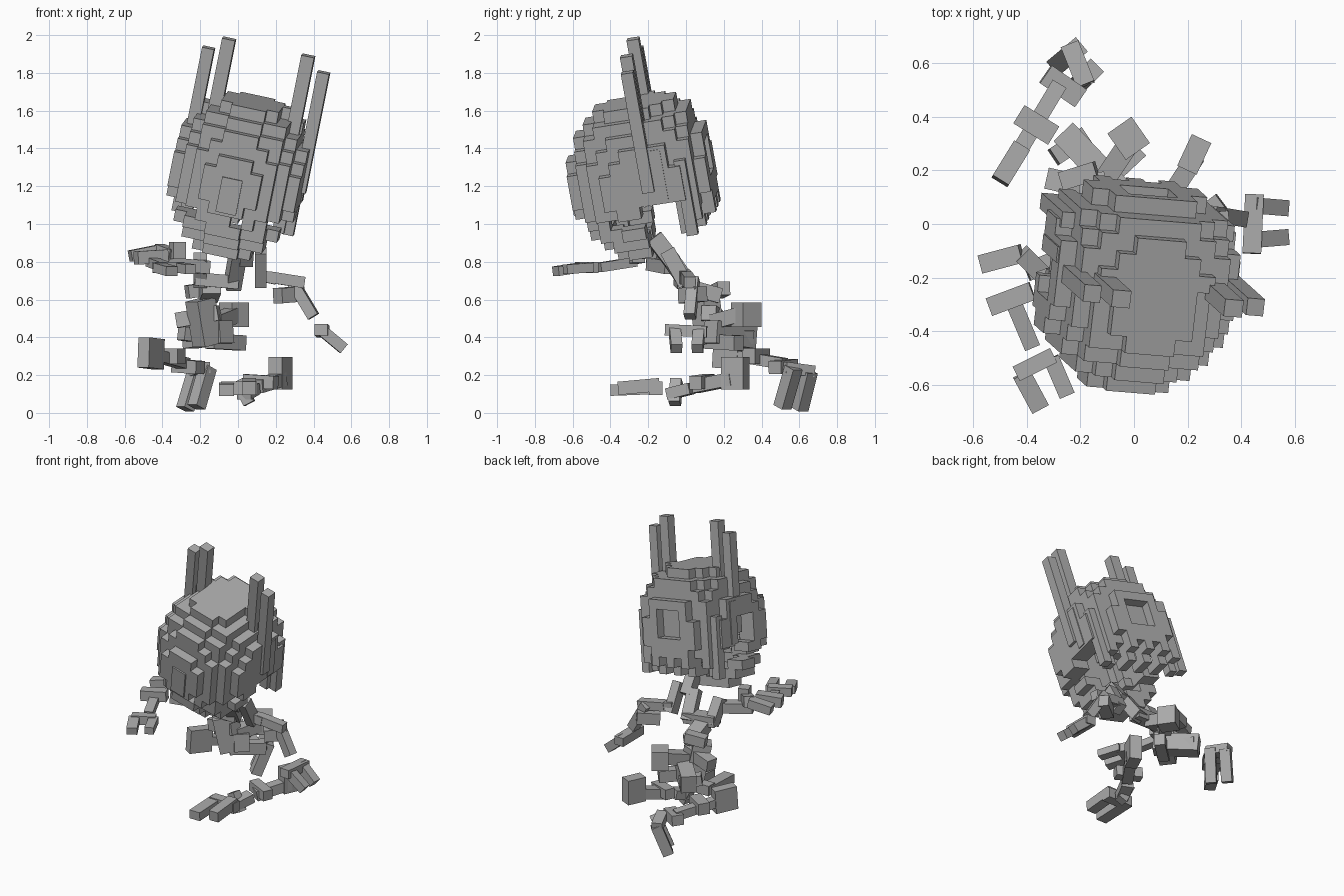
import bpy, bmesh, math
from mathutils import Vector, Matrix

grey = bpy.data.materials.new("mid grey")
grey.diffuse_color = (0.4, 0.4, 0.4, 1)

# Tilted head frame: right, back, up
U = Vector((0.2, -0.18, 1)).normalized()
R = Vector((0.97, -0.08, -0.21))
R = (R - U * R.dot(U)).normalized()
B = U.cross(R)
HEAD = Matrix.Translation((0.0, -0.235, 1.25)) @ Matrix((R, B, U)).transposed().to_4x4()
S = 0.0625


def finish(name, bm):
    me = bpy.data.meshes.new(name)
    bm.to_mesh(me)
    bm.free()
    me.materials.append(grey)
    ob = bpy.data.objects.new(name, me)
    bpy.context.collection.objects.link(ob)
    return ob


def add_box(bm, center, size, rot=Matrix.Identity(4)):
    m = Matrix.Translation(center) @ rot @ Matrix.Diagonal((*size, 1))
    bmesh.ops.create_cube(bm, size=1, matrix=m)


def limb(name, bars, blocks=()):
    """bars: (start, end, width, depth); blocks: (center, size, yaw)"""
    bm = bmesh.new()
    for p, q, w, d in bars:
        p, q = Vector(p), Vector(q)
        rot = (q - p).to_track_quat('Z', 'Y').to_matrix().to_4x4()
        add_box(bm, (p + q) / 2, (w, d, (q - p).length), rot)
    for c, size, yaw in blocks:
        add_box(bm, c, size, Matrix.Rotation(math.radians(yaw), 4, 'Z'))
    return finish(name, bm)


def head_boxes(name, boxes, sides=(-1, 1), shift=0.0):
    """boxes in head space, mirrored left and right"""
    bm = bmesh.new()
    for lo, hi in boxes:
        for side in sides:
            c = [(a + b) / 2 for a, b in zip(lo, hi)]
            add_box(bm, (c[0] * side + shift, c[1], c[2]), [b - a for a, b in zip(lo, hi)])
    bm.transform(HEAD)
    return finish(name, bm)


# Hollow blocky head: round at the front, boxier at the back
def inside(x, y, z, inset):
    p = 2.7 if y > 0.09 else 2.05
    r = (0.35 - inset, 0.372 - inset, 0.42 - inset)
    return sum(abs(v / w) ** p for v, w in zip((x, y, z), r)) <= 1


def filled(i, j, k):
    x, y, z = i * S, (j + 0.5) * S, k * S
    if not inside(x, y, z, 0) or inside(x, y, z, 0.1):
        return False
    if 0 <= j <= 2 and k <= -2:
        return False                      # open neck area
    if j >= 3 and (k < -4 or (k <= -3 and i % 2)):
        return False                      # notched rear skirt
    if k == -3 and -3 <= j < 0 and abs(i) > 2:
        return False                      # slot above the jaw
    if k == -3 and j < -3 and i in (-3, 1):
        return False                      # mouth gaps
    if j == 5 and abs(i) <= 1 and abs(k - 1) <= 1:
        return False                      # recessed rear panel
    if i <= -4 and -1 <= j <= 1 and -1 <= k <= 1:
        return False                      # opening on the left side
    return True


N = range(-7, 8)
cells = {(i, j, k) for i in N for j in N for k in N if filled(i, j, k)}
# Plate closing the rear panel recess
cells |= {(i, 4, k) for i in (-1, 0, 1) for k in (0, 1, 2)}
bm = bmesh.new()
for cell in cells:
    for axis in range(3):
        for sign in (-1, 1):
            near = list(cell)
            near[axis] += sign
            if tuple(near) in cells:
                continue
            c = Vector(cell)
            c[axis] += sign * 0.5
            a, b = Vector(), Vector()
            a[(axis + 1) % 3] = 0.5
            b[(axis + 2) % 3] = 0.5 * sign
            vs = [bm.verts.new((c + v + Vector((0, 0.5, 0))) * S)
                  for v in (-a - b, a - b, a + b, b - a)]
            bm.faces.new(vs)
bmesh.ops.remove_doubles(bm, verts=bm.verts, dist=0.001)
bm.transform(HEAD)
finish("head", bm)

# Paired ear bars: tall inner, shorter outer
head_boxes("ears", [((0.18, 0.03, 0.2), (0.25, 0.095, 0.705)),
                    ((0.28, 0.03, -0.02), (0.345, 0.095, 0.635))], shift=0.02)
# Raised strips on the head sides
head_boxes("side_strips", [((0.29, 0.1, -0.08), (0.35, 0.16, 0.2)),
                           ((0.27, 0.22, -0.29), (0.33, 0.28, 0.12))])
# Muzzle block
head_boxes("muzzle", [((-0.05, -0.385, -0.14), (0.06, -0.3, 0.05))], (1,))

# Collar posts and lower torso
limb("torso", [
    ((0.05, -0.17, 0.93), (0.04, -0.07, 0.8), 0.07, 0.09),
    ((0.0, -0.1, 0.84), (-0.03, 0.02, 0.67), 0.08, 0.08),
    ((-0.23, -0.02, 0.71), (0.0, 0.0, 0.69), 0.09, 0.07),
    ((-0.2, 0.0, 0.68), (-0.2, -0.1, 0.83), 0.07, 0.07),
    ((0.12, 0.0, 0.68), (0.12, -0.1, 0.86), 0.06, 0.08),
    ((0.1, -0.01, 0.73), (0.2, 0.0, 0.71), 0.06, 0.06),
    ((-0.14, 0.0, 0.67), (-0.16, 0.18, 0.62), 0.1, 0.08),
    ((-0.27, 0.16, 0.64), (-0.14, 0.2, 0.66), 0.07, 0.07),
])

# Hip pieces
limb("pelvis", [
    ((-0.16, 0.13, 0.36), (-0.2, 0.1, 0.6), 0.11, 0.12),
    ((-0.32, 0.17, 0.49), (-0.1, 0.12, 0.53), 0.08, 0.08),
    ((-0.12, 0.15, 0.48), (-0.02, 0.3, 0.52), 0.08, 0.08),
    ((-0.15, 0.12, 0.38), (0.02, 0.28, 0.37), 0.07, 0.08),
    ((-0.26, 0.34, 0.4), (-0.06, 0.13, 0.43), 0.1, 0.12),
    ((-0.3, 0.25, 0.42), (-0.18, 0.33, 0.4), 0.07, 0.07),
], [((-0.02, 0.32, 0.52), (0.11, 0.12, 0.13), 35)])

# Right arm with two-fingered hand
limb("right_arm", [
    ((0.16, 0.0, 0.72), (0.35, 0.02, 0.69), 0.06, 0.06),
    ((0.28, 0.04, 0.71), (0.4, 0.02, 0.51), 0.06, 0.06),
    ((0.21, -0.01, 0.62), (0.33, 0.08, 0.63), 0.08, 0.08),
    ((0.44, -0.11, 0.44), (0.45, 0.11, 0.43), 0.07, 0.06),
    ((0.44, 0.07, 0.44), (0.56, 0.06, 0.34), 0.06, 0.06),
    ((0.44, -0.06, 0.44), (0.56, -0.05, 0.34), 0.06, 0.06),
])

# Left arm reaching forward
limb("left_arm", [
    ((-0.16, -0.08, 0.77), (-0.4, -0.18, 0.79), 0.07, 0.07),
    ((-0.57, -0.15, 0.83), (-0.42, -0.11, 0.86), 0.07, 0.06),
    ((-0.42, -0.11, 0.86), (-0.34, -0.19, 0.83), 0.07, 0.07),
    ((-0.54, -0.31, 0.82), (-0.38, -0.25, 0.83), 0.07, 0.07),
    ((-0.46, -0.27, 0.8), (-0.38, -0.46, 0.77), 0.06, 0.05),
    ((-0.44, -0.56, 0.77), (-0.3, -0.49, 0.77), 0.06, 0.06),
    ((-0.42, -0.56, 0.77), (-0.35, -0.69, 0.75), 0.07, 0.05),
    ((-0.31, -0.5, 0.77), (-0.25, -0.64, 0.76), 0.06, 0.05),
], [((-0.32, -0.2, 0.86), (0.07, 0.07, 0.09), 20)])

# Left leg trailing behind
limb("left_leg", [
    ((-0.5, 0.16, 0.32), (-0.42, 0.29, 0.31), 0.07, 0.16),
    ((-0.46, 0.22, 0.31), (-0.28, 0.52, 0.26), 0.06, 0.06),
    ((-0.43, 0.41, 0.3), (-0.3, 0.33, 0.3), 0.08, 0.08),
    ((-0.33, 0.56, 0.25), (-0.2, 0.47, 0.24), 0.08, 0.07),
    ((-0.18, 0.52, 0.24), (-0.24, 0.67, 0.22), 0.07, 0.06),
    ((-0.16, 0.57, 0.24), (-0.22, 0.51, 0.03), 0.07, 0.07),
    ((-0.22, 0.65, 0.22), (-0.28, 0.6, 0.02), 0.07, 0.07),
])

# Right leg stepping forward
limb("right_leg", [
    ((0.23, 0.25, 0.18), (0.1, 0.05, 0.14), 0.07, 0.07),
    ((0.04, 0.12, 0.17), (0.2, 0.05, 0.16), 0.07, 0.07),
    ((0.08, 0.03, 0.13), (0.03, -0.09, 0.1), 0.08, 0.06),
    ((0.0, -0.05, 0.17), (0.06, -0.06, 0.05), 0.06, 0.06),
    ((-0.09, -0.16, 0.13), (0.1, -0.16, 0.13), 0.07, 0.07),
    ((-0.06, -0.14, 0.13), (-0.06, -0.4, 0.12), 0.08, 0.06),
    ((0.06, -0.14, 0.15), (0.06, -0.36, 0.13), 0.07, 0.07),
], [((0.225, 0.26, 0.21), (0.08, 0.13, 0.17), -25)])
